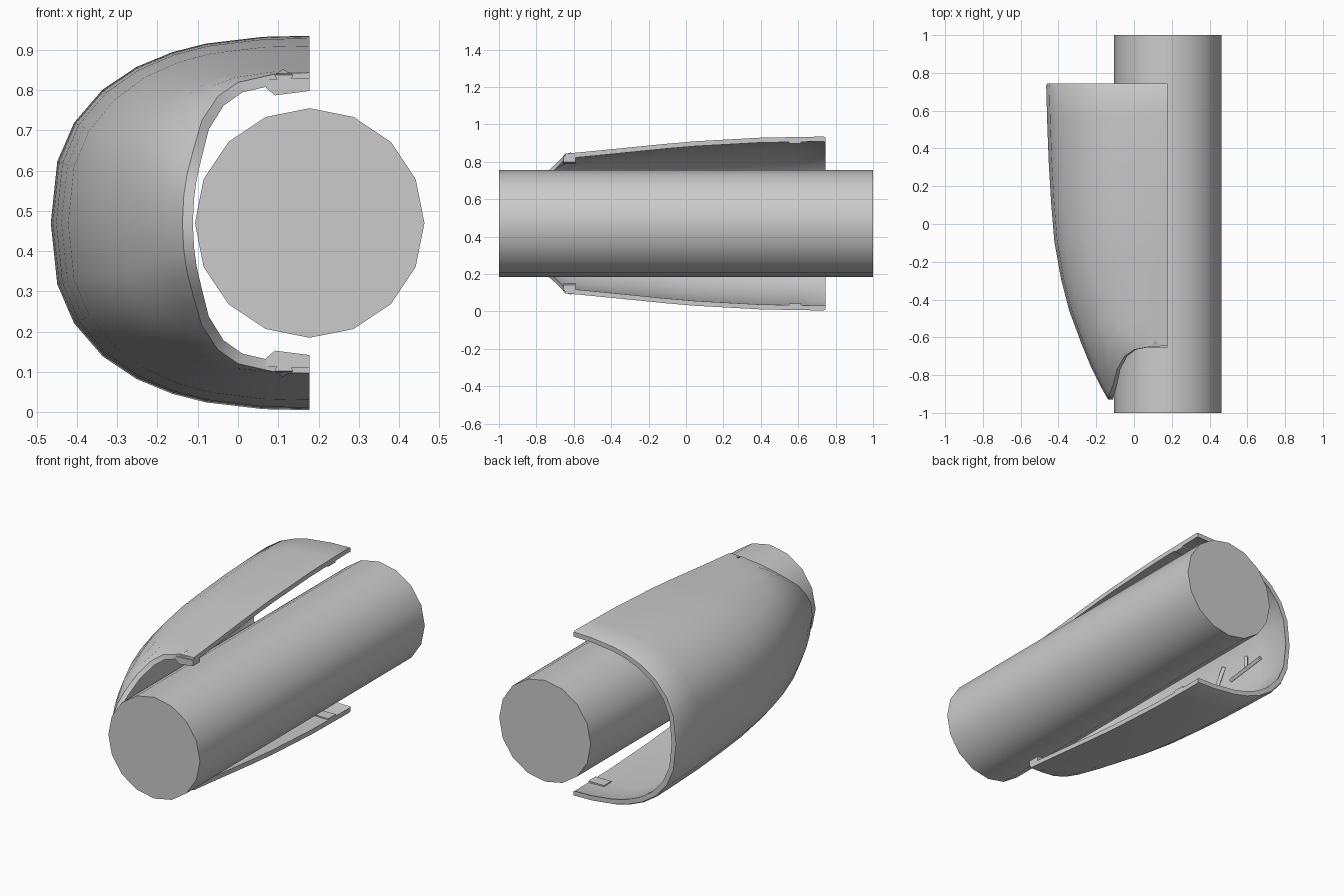
import bpy, bmesh, math
from mathutils import Vector

if "Cube" in bpy.data.objects:
    bpy.data.objects.remove(bpy.data.objects["Cube"])

CX, CZ, WALL, POWER = 0.178, 0.47, 0.026, 2.5

# Shell half-width and half-height along its length: (y, width, height)
STATIONS = [(-0.93, 0.315, 0.20), (-0.85, 0.36, 0.26), (-0.77, 0.40, 0.305),
            (-0.70, 0.43, 0.345), (-0.65, 0.45, 0.373), (-0.47, 0.518, 0.39),
            (-0.2, 0.588, 0.417), (0, 0.61, 0.437), (0.4, 0.634, 0.459),
            (0.735, 0.643, 0.465), (0.745, 0.637, 0.460)]
# Front lip: (fraction of width, y of lip)
LIP = [(0, -0.647), (0.18, -0.647), (0.4, -0.665), (0.53, -0.70), (0.67, -0.77),
       (0.8, -0.85), (0.91, -0.895), (0.975, -0.92), (1, -0.928)]
ROWS = [0, 0.007, 0.12, 0.25, 0.38, 0.5, 0.62, 0.72, 0.82, 0.9, 0.96, 1]


def size_at(y):
    for (y0, w0, h0), (y1, w1, h1) in zip(STATIONS, STATIONS[1:]):
        if y <= y1:
            t = (y - y0) / (y1 - y0)
            return w0 + t * (w1 - w0), h0 + t * (h1 - h0)
    return STATIONS[-1][1:]


def finish(name, bm):
    bmesh.ops.recalc_face_normals(bm, faces=bm.faces)
    mesh = bpy.data.meshes.new(name)
    bm.to_mesh(mesh)
    bm.free()
    ob = bpy.data.objects.new(name, mesh)
    bpy.context.collection.objects.link(ob)
    return ob


def smooth(ob):
    bpy.ops.object.select_all(action='DESELECT')
    ob.select_set(True)
    bpy.context.view_layer.objects.active = ob
    bpy.ops.object.shade_smooth_by_angle()


def prism(name, outline, y0, y1):
    """Extrude an (x, z) outline along y."""
    bm = bmesh.new()
    a, b = [[bm.verts.new((x, y, z)) for x, z in outline] for y in (y0, y1)]
    bm.faces.new(a)
    bm.faces.new(b)
    n = len(a)
    for i in range(n):
        bm.faces.new((a[i], a[(i + 1) % n], b[(i + 1) % n], b[i]))
    return finish(name, bm)


def rod(name, p, q, r):
    p, q = Vector(p), Vector(q)
    bpy.ops.mesh.primitive_cylinder_add(vertices=4, radius=r, depth=(q - p).length,
                                        location=(p + q) / 2,
                                        rotation=(q - p).to_track_quat('Z', 'Y').to_euler())
    bpy.context.object.name = name


# Central cylinder
bpy.ops.mesh.primitive_cylinder_add(vertices=16, radius=0.285, depth=2,
                                    location=(CX, 0, CZ), rotation=(math.pi / 2, 0, 0))
bpy.context.object.name = "central_cylinder"
smooth(bpy.context.object)

# Half shell with wall thickness and scooped front lip
columns = [(u, 1, y) for u, y in LIP] + [(u, -1, y) for u, y in LIP[-2::-1]]
bm = bmesh.new()


def layer(inset):
    grid = []
    for u, side, lip in columns:
        v = side * (1 - u ** POWER) ** (1 / POWER)
        line = []
        for s in ROWS:
            y = 0.745 + s * (lip - 0.745)
            w, h = size_at(y)
            line.append(bm.verts.new((CX - (w - inset) * u, y, CZ + (h - inset) * v)))
        grid.append(line)
    for g0, g1 in zip(grid, grid[1:]):
        for j in range(len(ROWS) - 1):
            bm.faces.new((g0[j], g0[j + 1], g1[j + 1], g1[j]))
    return grid


outer, inner = layer(0), layer(WALL)
for o, i in ((outer[0], inner[0]), (outer[-1], inner[-1]),
             ([c[0] for c in outer], [c[0] for c in inner]),
             ([c[-1] for c in outer], [c[-1] for c in inner])):
    for k in range(len(o) - 1):
        bm.faces.new((o[k], o[k + 1], i[k + 1], i[k]))
smooth(finish("half_shell", bm))

# Tabs and clips, mirrored top and bottom
for label, m in (("top", 1), ("bottom", -1)):
    def flip(pts):
        return [(x, CZ + m * (z - CZ)) for x, z in pts]
    # Front locking tab
    prism(label + "_front_tab", flip([(0.07, 0.805), (0.092, 0.787), (CX, 0.798),
                                      (CX, 0.83), (0.07, 0.826)]), -0.655, -0.59)
    # Small rear pad
    prism(label + "_rear_pad", flip([(0.08, 0.898), (CX, 0.898),
                                     (CX, 0.915), (0.08, 0.915)]), 0.55, 0.615)
    # Wedge clip on the lip
    bm = bmesh.new()
    pts = [(0.09, -0.652, 0.838), (0.137, -0.652, 0.838), (0.126, -0.652, 0.812),
           (0.106, -0.652, 0.812), (0.112, -0.61, 0.852)]
    vs = [bm.verts.new((x, y, CZ + m * (z - CZ))) for x, y, z in pts]
    bm.faces.new(vs[:4])
    for k in range(4):
        bm.faces.new((vs[k], vs[(k + 1) % 4], vs[4]))
    finish(label + "_lip_clip", bm)

# Short ribs on the inner side wall
WX = -0.412
rod("wall_rib_short", (WX, 0.20, 0.44), (WX, 0.257, 0.535), 0.014)
rod("wall_rib_long", (WX, 0.315, 0.43), (WX - 0.01, 0.545, 0.47), 0.014)
rod("wall_rib_branch", (WX, 0.44, 0.45), (WX, 0.44, 0.52), 0.012)
